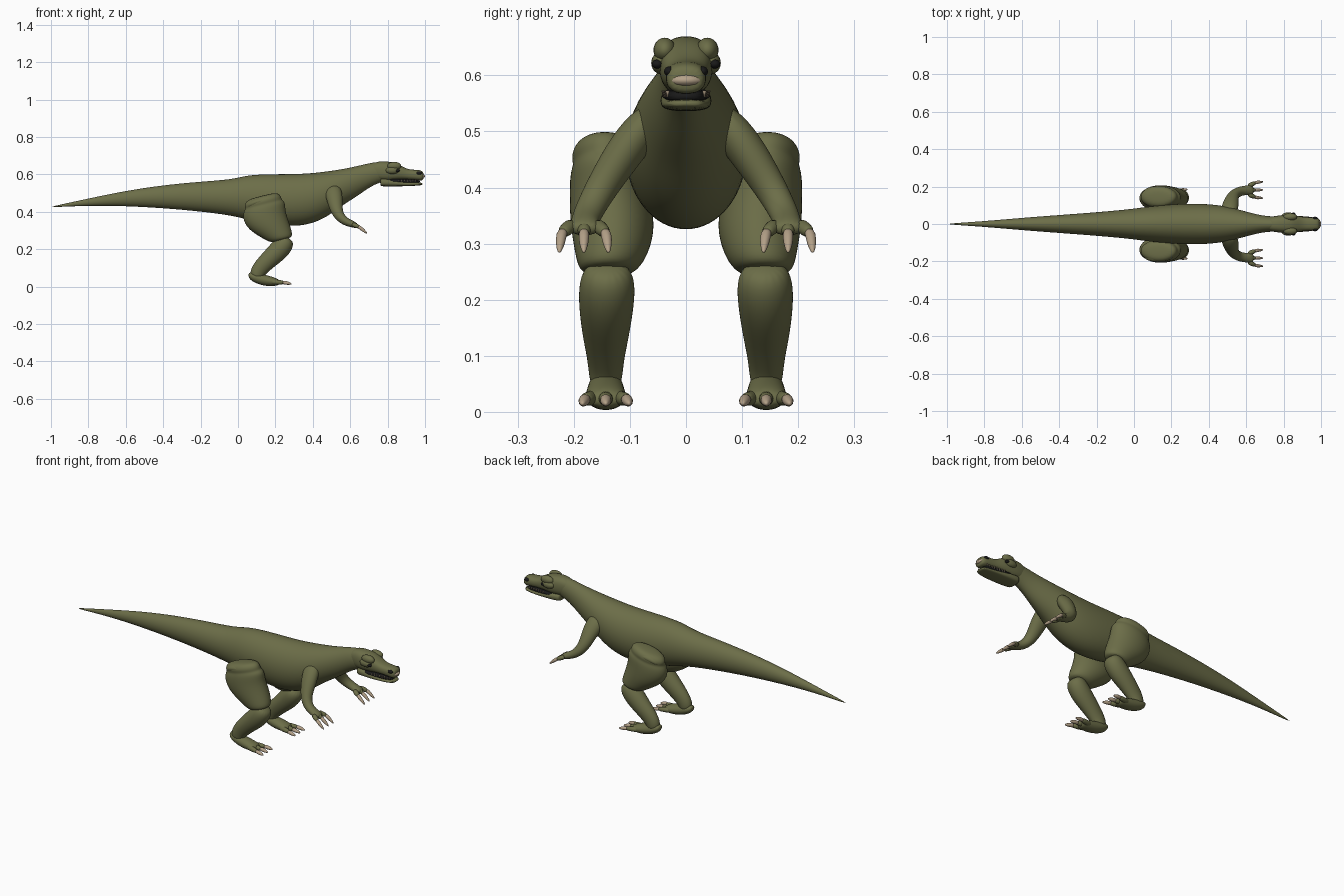
import bpy, bmesh, math
from mathutils import Vector, Matrix

cube = bpy.data.objects.get("Cube")
if cube:
    bpy.data.objects.remove(cube, do_unlink=True)


def make_material(name, color):
    m = bpy.data.materials.new(name)
    m.use_nodes = True
    m.diffuse_color = (*color, 1)
    bsdf = next(n for n in m.node_tree.nodes if n.type == 'BSDF_PRINCIPLED')
    bsdf.inputs["Base Color"].default_value = (*color, 1)
    return m


skin = make_material("olive skin", (0.15, 0.155, 0.065))
horn = make_material("tan claw", (0.46, 0.36, 0.25))
dark = make_material("black", (0.01, 0.01, 0.01))


def finish(name, bm, mat, mirror, subsurf):
    bmesh.ops.recalc_face_normals(bm, faces=bm.faces)
    for f in bm.faces:
        f.smooth = True
    mesh = bpy.data.meshes.new(name)
    bm.to_mesh(mesh)
    bm.free()
    mesh.materials.append(mat)
    ob = bpy.data.objects.new(name, mesh)
    bpy.context.collection.objects.link(ob)
    if mirror:
        mod = ob.modifiers.new("mirror", 'MIRROR')
        mod.use_axis = (False, True, False)
        mod.use_mirror_merge = False
    if subsurf:
        mod = ob.modifiers.new("smooth", 'SUBSURF')
        mod.levels = mod.render_levels = subsurf
    return ob


def add_loft(bm, stations, axis=None, sides=16, power=1.0):
    """Skin rings (x, y, z, height radius, width radius) along a path."""
    pts = [Vector(s[:3]) for s in stations]
    rings = []
    for i, (p, s) in enumerate(zip(pts, stations)):
        t = Vector(axis) if axis else pts[min(i + 1, len(pts) - 1)] - pts[max(i - 1, 0)]
        t.normalize()
        side = Vector((0, 1, 0))
        side = (side - t * side.dot(t)).normalized()
        up = t.cross(side)
        ring = []
        for k in range(sides):
            c, n = (math.cos(k * math.tau / sides), math.sin(k * math.tau / sides))
            c = math.copysign(abs(c) ** power, c)
            n = math.copysign(abs(n) ** power, n)
            ring.append(bm.verts.new(p + side * c * s[4] * 1.02 + up * n * s[3] * 1.02))
        rings.append(ring)
    for a, b in zip(rings, rings[1:]):
        for k in range(sides):
            j = (k + 1) % sides
            bm.faces.new((a[k], a[j], b[j], b[k]))
    bm.faces.new(rings[0])
    bm.faces.new(rings[-1])


def loft(name, stations, mat, axis=None, mirror=False, power=1.0):
    bm = bmesh.new()
    add_loft(bm, stations, axis, power=power)
    return finish(name, bm, mat, mirror, 2)


def blob(name, centre, radii, mat, mirror=False):
    bm = bmesh.new()
    bmesh.ops.create_uvsphere(bm, u_segments=20, v_segments=12, radius=1,
                              matrix=Matrix.Translation(centre) @ Matrix.Diagonal((*radii, 1)))
    return finish(name, bm, mat, mirror, 0)


X = (1, 0, 0)

# Tail, trunk and neck: (x, top, bottom, half width)
trunk = [(-1, .428, .424, .002), (-.8, .471, .434, .015), (-.6, .513, .431, .033),
         (-.4, .543, .42, .048), (-.2, .562, .402, .063), (-.03, .573, .38, .078),
         (.05, .598, .358, .09), (.18, .602, .332, .104), (.3, .602, .32, .11),
         (.4, .607, .337, .107), (.48, .617, .375, .097), (.55, .627, .43, .08),
         (.62, .641, .472, .061), (.68, .655, .515, .046), (.74, .668, .553, .04),
         (.8, .665, .565, .038)]
loft("body", [(x, 0, (t + b) / 2, (t - b) / 2, w) for x, t, b, w in trunk], skin, X)

# Skull and upper jaw
skull = [(.7, .645, .58, .03), (.74, .67, .57, .041), (.79, .67, .563, .047),
         (.84, .664, .568, .048), (.875, .645, .572, .043), (.91, .626, .572, .036),
         (.95, .625, .569, .036), (.98, .622, .566, .035), (.993, .61, .573, .026)]
loft("skull", [(x, 0, (t + b) / 2, (t - b) / 2, w) for x, t, b, w in skull],
     skin, X, power=.8)
jaw = [(.76, .575, .54, .036), (.77, .582, .536, .044), (.83, .572, .536, .046),
       (.9, .558, .537, .042), (.96, .557, .54, .037), (.988, .556, .543, .026)]
loft("lower_jaw", [(x, 0, (t + b) / 2, (t - b) / 2, w) for x, t, b, w in jaw],
     skin, X, power=.7)
loft("mouth_lining", [(.8, 0, .565, .012, .043), (.84, 0, .565, .012, .043),
                      (.92, 0, .563, .012, .036), (.975, 0, .562, .01, .028)],
     dark, X, power=.7)

# Face details
blob("brows", (.835, .038, .645), (.038, .02, .022), skin, True)
blob("cheeks", (.825, .044, .622), (.036, .018, .02), skin, True)
blob("eyes", (.853, .051, .62), (.012, .01, .008), dark, True)
blob("nostrils", (.968, .03, .607), (.015, .009, .009), dark, True)
blob("nose", (.968, 0, .591), (.032, .034, .014), horn)

# Teeth along the mouth edge
bm = bmesh.new()
for i in range(8):
    x = .86 + i * .015
    bmesh.ops.create_cone(bm, segments=6, radius1=.001, radius2=.004, depth=.012,
                          matrix=Matrix.Translation((x, .04 - i * .001, .567)))
finish("teeth", bm, horn, True, 0)

# Hind legs
loft("thighs", [(.13, .145, .487, .06, .03), (.13, .145, .476, .092, .052),
                (.132, .145, .455, .102, .06), (.137, .142, .44, .1, .058),
                (.14, .14, .425, .116, .067), (.14, .136, .38, .116, .072),
                (.163, .13, .33, .108, .076), (.203, .132, .285, .085, .066),
                (.228, .138, .256, .066, .054), (.232, .14, .248, .045, .035)],
     skin, (.25, 0, -1), True)
loft("hip_folds", [(.05, .155, .425, .012, .02), (.08, .165, .45, .022, .035),
                   (.14, .17, .463, .022, .035), (.2, .16, .455, .018, .03),
                   (.235, .15, .435, .008, .015)], skin, None, True)
loft("shins", [(.27, .14, .262, .03, .03), (.255, .14, .238, .05, .05),
               (.22, .142, .195, .056, .05), (.16, .143, .14, .047, .042),
               (.118, .143, .098, .044, .033), (.1, .143, .065, .04, .03),
               (.105, .143, .04, .03, .025)], skin, None, True)
loft("feet", [(.055, .143, .062, .014, .018), (.08, .143, .05, .026, .03),
              (.14, .143, .034, .031, .034), (.19, .143, .027, .024, .037),
              (.225, .143, .022, .014, .034)], skin, X, True)

# Arms
loft("arms", [(.5, .05, .535, .045, .03), (.515, .095, .485, .046, .036),
              (.523, .135, .425, .036, .031), (.538, .163, .378, .028, .027),
              (.575, .178, .347, .022, .025), (.61, .181, .335, .018, .025),
              (.64, .182, .323, .013, .032)], skin, None, True)


# Toes, fingers and their claws, three per limb
def digits(name, base, tip, claw, radius, spread):
    flesh, nails = bmesh.new(), bmesh.new()
    for d in (-spread, 0, spread):
        a, b, c = [Vector(p) + Vector((0, d * f, 0))
                   for p, f in ((base, .5), (tip, .95), (claw, 1.05))]
        mid, cm = a.lerp(b, .5), b.lerp(c, .55)
        add_loft(flesh, [(*a, radius, radius), (*mid, radius, radius * 1.05),
                         (*b, radius * .8, radius * .8)], sides=10)
        add_loft(nails, [(*b.lerp(a, .2), radius * .6, radius * .6),
                         (*b, radius * .8, radius * .8),
                         (*cm, radius * .65, radius * .65),
                         (*c, radius * .2, radius * .2)], sides=10)
    finish(name, flesh, skin, True, 1)
    finish(name + "_claws", nails, horn, True, 1)


digits("toes", (.17, .143, .026), (.25, .143, .022), (.288, .143, .014), .014, .04)
digits("fingers", (.61, .181, .335), (.65, .182, .318), (.692, .182, .283), .013, .042)
